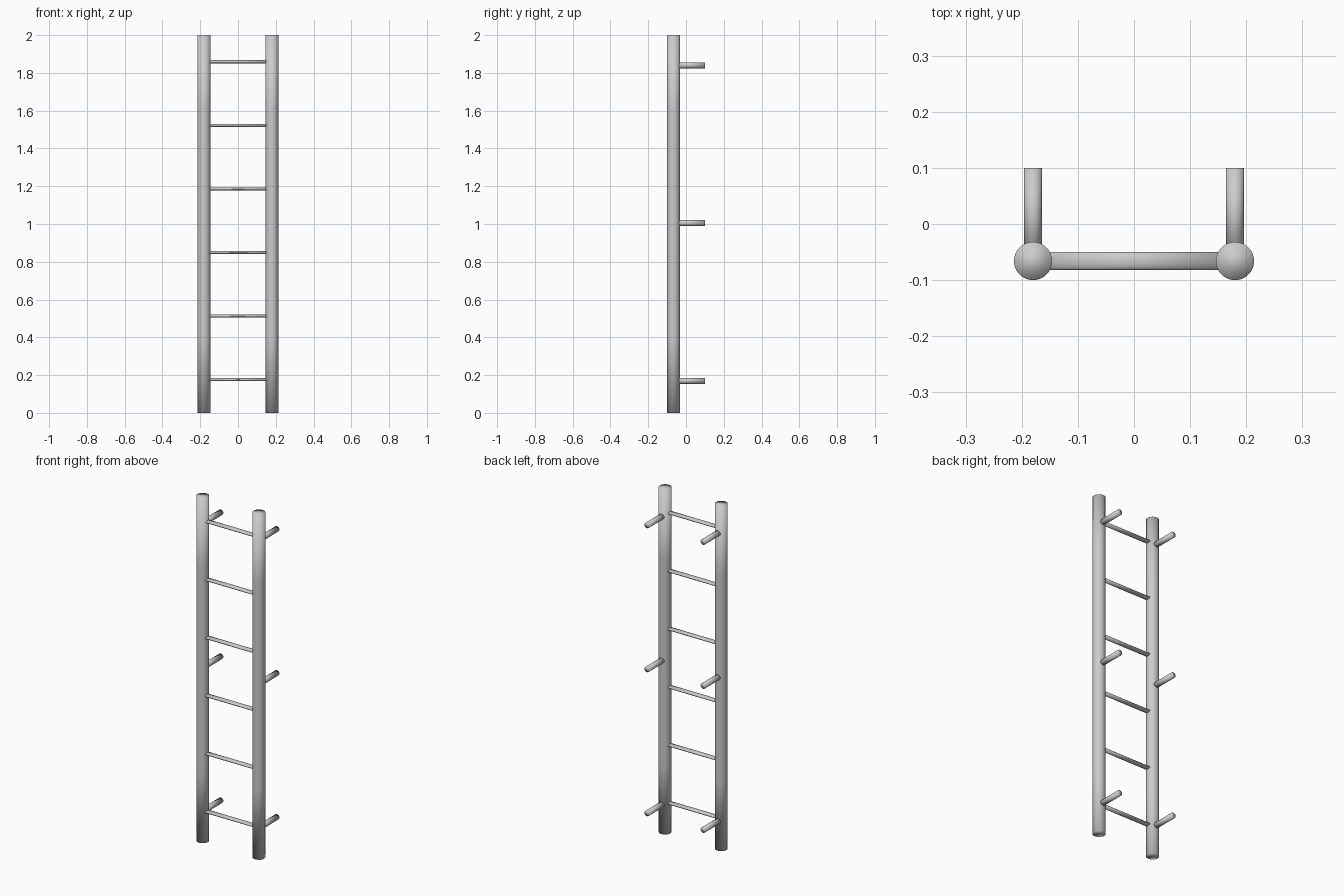
import bpy
import bmesh
from math import cos, sin, tau
from mathutils import Matrix

cube = bpy.data.objects.get("Cube")
if cube:
    bpy.data.objects.remove(cube)

# Material
GREY = (0.6, 0.6, 0.6, 1)
steel = bpy.data.materials.new("light grey steel")
steel.use_nodes = True
steel.diffuse_color = GREY
steel.node_tree.nodes["Principled BSDF"].inputs["Base Color"].default_value = GREY


def tube(name, start, axis, stops, rx, ry, sides=32):
    """Capped tube from start along x, y or z, with a ring at each stop."""
    bm = bmesh.new()
    rings = [[bm.verts.new((rx * cos(tau * i / sides), ry * sin(tau * i / sides), s))
              for i in range(sides)] for s in stops]
    for low, high in zip(rings, rings[1:]):
        for i in range(sides):
            j = (i + 1) % sides
            bm.faces.new((low[i], low[j], high[j], high[i]))
    bm.faces.new(rings[0][::-1])
    bm.faces.new(rings[-1])
    turn = {"x": Matrix.Rotation(tau / 4, 4, "Y"),
            "y": Matrix.Rotation(-tau / 4, 4, "X"),
            "z": Matrix.Identity(4)}[axis]
    bm.transform(Matrix.Translation(start) @ turn)
    for face in bm.faces:
        face.smooth = True
    mesh = bpy.data.meshes.new(name)
    bm.to_mesh(mesh)
    bm.free()
    mesh.materials.append(steel)
    obj = bpy.data.objects.new(name, mesh)
    bpy.context.collection.objects.link(obj)
    return obj


RAIL_X, RAIL_Y, RAIL_R = 0.18, -0.066, 0.034
BAR_R = 0.016

# Upright rails, with wall brackets reaching back from each
for side, sx in (("left", 1), ("right", -1)):
    x = sx * RAIL_X
    tube(f"{side}_rail", (x, RAIL_Y, 0), "z", (0, 0.4, 1.6, 2), RAIL_R, RAIL_R)
    for level, z in (("lower", 0.17), ("middle", 1.005), ("upper", 1.84)):
        tube(f"{side}_{level}_bracket", (x, RAIL_Y, z), "y",
             (0, 0.1 - RAIL_Y), BAR_R, BAR_R)

# Flattened rungs
for n in range(6):
    tube(f"rung_{n + 1}", (-RAIL_X, RAIL_Y, 0.176 + n * 0.3366), "x",
         (0, 2 * RAIL_X), BAR_R / 2, BAR_R)
